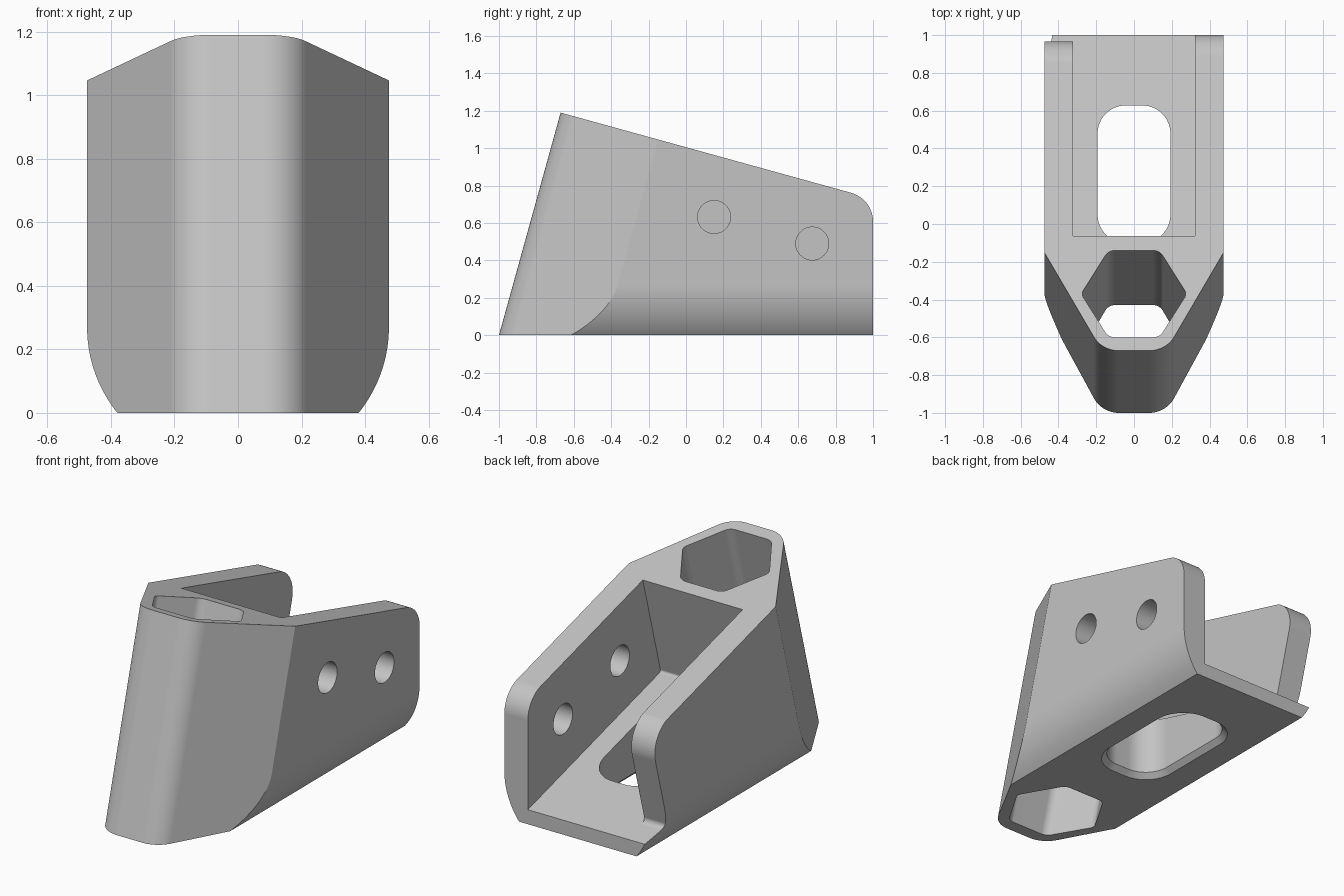
import bpy, bmesh, math
from mathutils import Vector

if "Cube" in bpy.data.objects:
    bpy.data.objects.remove(bpy.data.objects["Cube"])

LEAN = 0.277              # backward lean of the front, y per z
W, INNER = 0.475, 0.323   # half widths outside and inside


def top_z(y):
    return 1.005 - 0.276 * y


def floor_z(y):
    return 0.085 + 0.276 * (1 - y)


def base_y(y):
    """Slide a point of the sloping top down the lean to z = 0."""
    return y - LEAN * top_z(y)


def rounded(corners, steps=12):
    """Polygon from (x, y, radius) corners."""
    out = []
    for i, (x, y, r) in enumerate(corners):
        p = Vector((x, y))
        if not r:
            out.append(p)
            continue
        a = (Vector(corners[i - 1][:2]) - p).normalized()
        b = (Vector(corners[(i + 1) % len(corners)][:2]) - p).normalized()
        half = a.angle(b) / 2
        c = p + (a + b).normalized() * r / math.sin(half)
        va, vb = (p + d * r / math.tan(half) - c for d in (a, b))
        turn = math.pi - 2 * half
        for k in range(steps + 1):
            s = k / steps
            out.append(c + (va * math.sin((1 - s) * turn) + vb * math.sin(s * turn)) / math.sin(turn))
    return out


def mirrored(half):
    return half + [(-x, y, r) for x, y, r in reversed(half)]


def loft(name, rings):
    """Closed solid through rings of equal point count."""
    bm = bmesh.new()
    loops = [[bm.verts.new(p) for p in ring] for ring in rings]
    n = len(loops[0])
    for lo, hi in zip(loops, loops[1:]):
        for i in range(n):
            j = (i + 1) % n
            bm.faces.new((lo[i], lo[j], hi[j], hi[i]))
    bm.faces.new(loops[0])
    bm.faces.new(loops[-1])
    bmesh.ops.recalc_face_normals(bm, faces=bm.faces)
    mesh = bpy.data.meshes.new(name)
    bm.to_mesh(mesh)
    bm.free()
    ob = bpy.data.objects.new(name, mesh)
    bpy.context.collection.objects.link(ob)
    return ob


def across(name, pts, x0, x1):
    return loft(name, [[(x, p.x, p.y) for p in pts] for x in (x0, x1)])


def leaning(name, pts, z0, z1):
    return loft(name, [[(p.x, p.y + LEAN * z, z) for p in pts] for z in (z0, z1)])


# Body from the side profile
bracket = across("bracket", rounded([
    (-1.3, 0, 0), (-1.3, top_z(-1.3), 0), (1, top_z(1), 0.16), (1, 0, 0)]), -0.6, 0.6)

# Cross-section with curved lower sides
arc_r, arc_z = 0.43, 0.27
arc = [(W - arc_r + arc_r * math.cos(a), arc_z - arc_r * math.sin(a), 0)
       for a in (math.radians(d) for d in range(0, 43, 3))]
section = rounded(mirrored([(W, 1.6, 0)] + arc))
section_limit = loft("section_limit", [[(p.x, y, p.y) for p in section] for y in (-1.5, 1.5)])

# Tapered, rounded nose along the lean
nose = rounded(mirrored([(0.612, 1.6, 0), (0.612, -0.188, 0), (0.17, -1, 0.15)]))
nose_limit = leaning("nose_limit", nose, -0.3, 1.7)

# Open cavity with a sloping floor
wall_y = -0.228
cavity = across("cavity", rounded([
    (1.3, floor_z(1.3), 0), (wall_y, floor_z(wall_y), 0.015),
    (wall_y + LEAN, floor_z(wall_y) + 1, 0), (1.3, 1.42, 0)]), -INNER, INNER)

# Shortened, leaning rear end of one side wall
foot_y, tip_y = 0.84, 1.0055
wall_cut = across("wall_cut", rounded([
    (1.3, floor_z(1.3), 0), (foot_y, floor_z(foot_y), 0.03), (tip_y, top_z(tip_y), 0.17),
    (0.7, top_z(0.7) + 0.002, 0), (0.7, 1.3, 0), (1.3, 1.3, 0)]), -0.7, -INNER + 0.001)

# Hexagonal channel through the nose
hexagon = [(0.135, base_y(-0.14), 0.06), (0.28, base_y(-0.37), 0.04), (0.135, base_y(-0.6), 0.06)]
channel = leaning("channel", rounded(mirrored(hexagon)), -0.2, 1.5)


# Floor slot with a bevelled lower rim
def slot_ring(z, grow):
    x, r = 0.193 + grow, 0.15 + grow
    pts = rounded(mirrored([(x, 0.628 + grow, r), (x, -0.1 - grow, r)]))
    return [(p.x, p.y, z) for p in pts]


slot = loft("slot", [slot_ring(-0.02, 0.05), slot_ring(0.03, 0), slot_ring(0.6, 0)])

# Screw holes in one side wall
holes = []
for cy, cz in ((0.15, 0.632), (0.675, 0.49)):
    ring = [Vector((cy + 0.088 * math.cos(t), cz + 0.088 * math.sin(t)))
            for t in (math.tau * k / 48 for k in range(48))]
    holes.append(across("screw_hole", ring, 0.2, 0.7))

# Combine the solids
cutters = [section_limit, nose_limit, cavity, wall_cut, channel, slot] + holes
for cutter in cutters:
    mod = bracket.modifiers.new(cutter.name, 'BOOLEAN')
    mod.object = cutter
    mod.solver = 'EXACT'
    mod.operation = 'INTERSECT' if cutter.name.endswith("limit") else 'DIFFERENCE'
graph = bpy.context.evaluated_depsgraph_get()
solid = bpy.data.meshes.new_from_object(bracket.evaluated_get(graph))
bracket.modifiers.clear()
bracket.data = solid
for cutter in cutters:
    bpy.data.objects.remove(cutter)

# Colour and shading
grey = bpy.data.materials.new("light_grey")
grey.use_nodes = True
colour = (0.55, 0.55, 0.55, 1)
grey.diffuse_color = colour
grey.node_tree.nodes["Principled BSDF"].inputs["Base Color"].default_value = colour
solid.materials.clear()
solid.materials.append(grey)

bpy.ops.object.select_all(action='DESELECT')
bracket.select_set(True)
bpy.context.view_layer.objects.active = bracket
bpy.ops.object.shade_smooth_by_angle(angle=math.radians(25))
weighted = bracket.modifiers.new("even_shading", 'WEIGHTED_NORMAL')
weighted.keep_sharp = True
